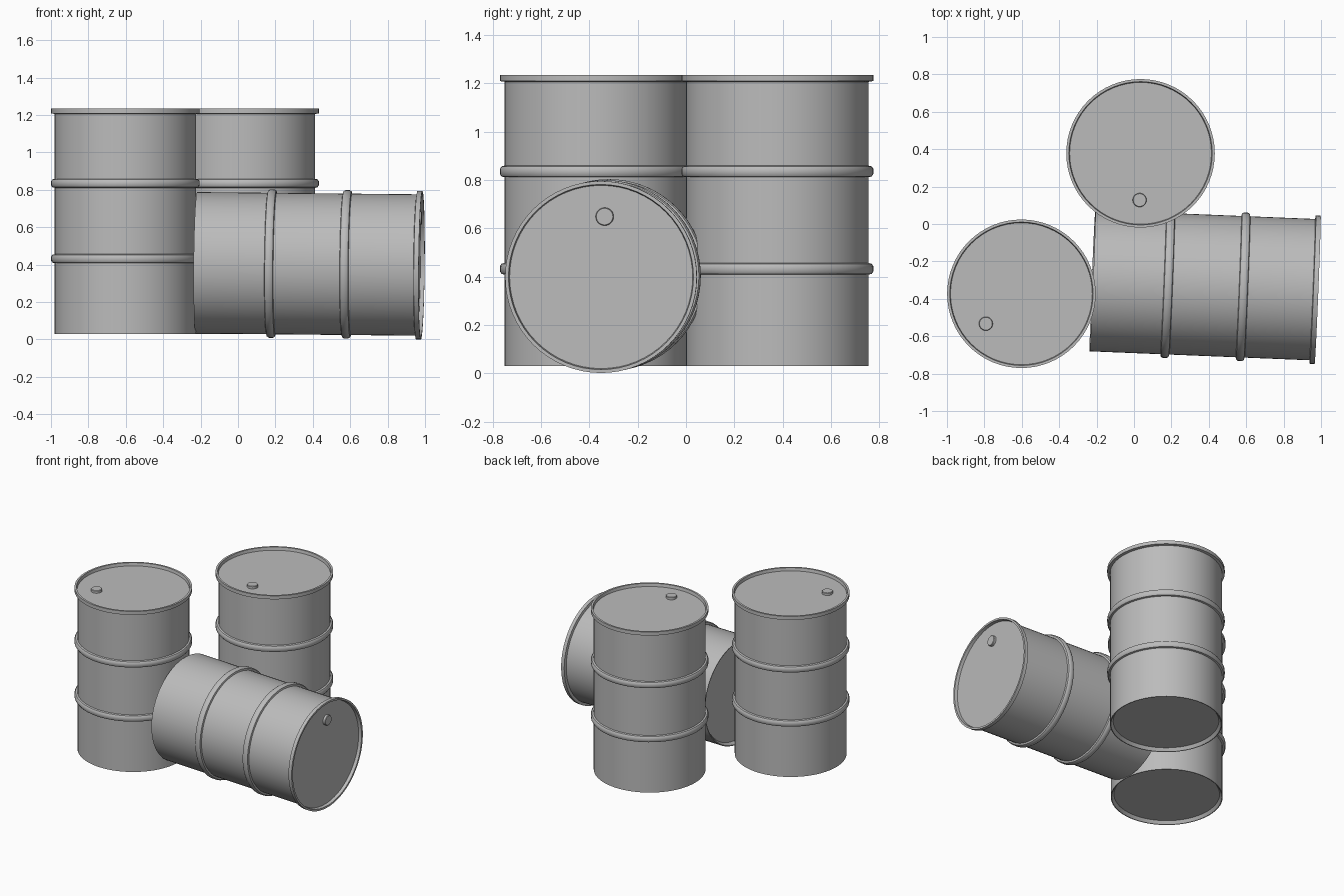
import bpy, bmesh, math
from mathutils import Matrix, Vector

cube = bpy.data.objects.get("Cube")
if cube:
    bpy.data.objects.remove(cube, do_unlink=True)

SIDES = 64
BODY_R, RIM_R, HEIGHT = 0.378, 0.397, 1.205

steel = bpy.data.materials.new("grey_steel")
steel.use_nodes = True
steel.diffuse_color = (0.5, 0.5, 0.5, 1)
steel.node_tree.nodes["Principled BSDF"].inputs["Base Color"].default_value = (0.5, 0.5, 0.5, 1)


def hoop(z):
    """Rolled hoop bulging from the drum wall, as radius and height pairs."""
    bulge = RIM_R - BODY_R
    return [(BODY_R, z - 0.024), (BODY_R + bulge * 0.65, z - 0.021),
            (RIM_R, z - 0.011), (RIM_R, z + 0.011),
            (BODY_R + bulge * 0.65, z + 0.021), (BODY_R, z + 0.024)]


def lathe(name, profile, matrix):
    """Spin a profile that starts and ends on the axis."""
    bm = bmesh.new()
    verts = [bm.verts.new((r, 0, z)) for r, z in profile]
    edges = [bm.edges.new(pair) for pair in zip(verts, verts[1:])]
    bmesh.ops.spin(bm, geom=verts + edges, cent=(0, 0, 0), axis=(0, 0, 1),
                   angle=math.tau, steps=SIDES, use_duplicate=False)
    bmesh.ops.remove_doubles(bm, verts=bm.verts, dist=0.0002)
    bmesh.ops.recalc_face_normals(bm, faces=bm.faces)
    mesh = bpy.data.meshes.new(name)
    bm.to_mesh(mesh)
    bm.free()
    mesh.materials.append(steel)
    obj = bpy.data.objects.new(name, mesh)
    bpy.context.collection.objects.link(obj)
    obj.matrix_world = matrix
    bpy.ops.object.select_all(action='DESELECT')
    obj.select_set(True)
    bpy.context.view_layer.objects.active = obj
    bpy.ops.object.shade_smooth_by_angle(angle=math.radians(35))
    return obj


# Drum shell: recessed base, two hoops, top rim and sunken lid
shell = ([(0, 0.022), (0.357, 0.022), (0.372, 0), (BODY_R, 0)]
         + hoop(0.402) + hoop(0.805)
         + [(BODY_R, HEIGHT - 0.029), (RIM_R, HEIGHT - 0.026), (RIM_R, HEIGHT),
            (0.383, HEIGHT), (0.379, HEIGHT - 0.022), (0, HEIGHT - 0.022)])

# Bung cap standing on the lid
cap = [(0, -0.03), (0.037, -0.03), (0.037, -0.006), (0.034, -0.003), (0, -0.003)]


def drum(name, matrix, bung_offset):
    lathe(name, shell, matrix)
    x, y = bung_offset
    lathe(name + "_bung", cap, matrix @ Matrix.Translation((x, y, HEIGHT)))


drum("left_drum", Matrix.Translation((-0.602, -0.373, 0.03)), (-0.19, -0.16))
drum("back_drum", Matrix.Translation((0.035, 0.378, 0.03)), (-0.005, -0.25))

# Drum lying on its side, its lid facing the model's left
base, top = Vector((-0.222, -0.303, 0.41)), Vector((0.983, -0.352, 0.398))
axis = (top - base).normalized()
side = Vector((0, 0, 1)).cross(axis).normalized()
up = axis.cross(side)
lying = Matrix.Translation(base) @ Matrix((side, up, axis)).transposed().to_4x4()
drum("lying_drum", lying, (0.015, 0.25))
